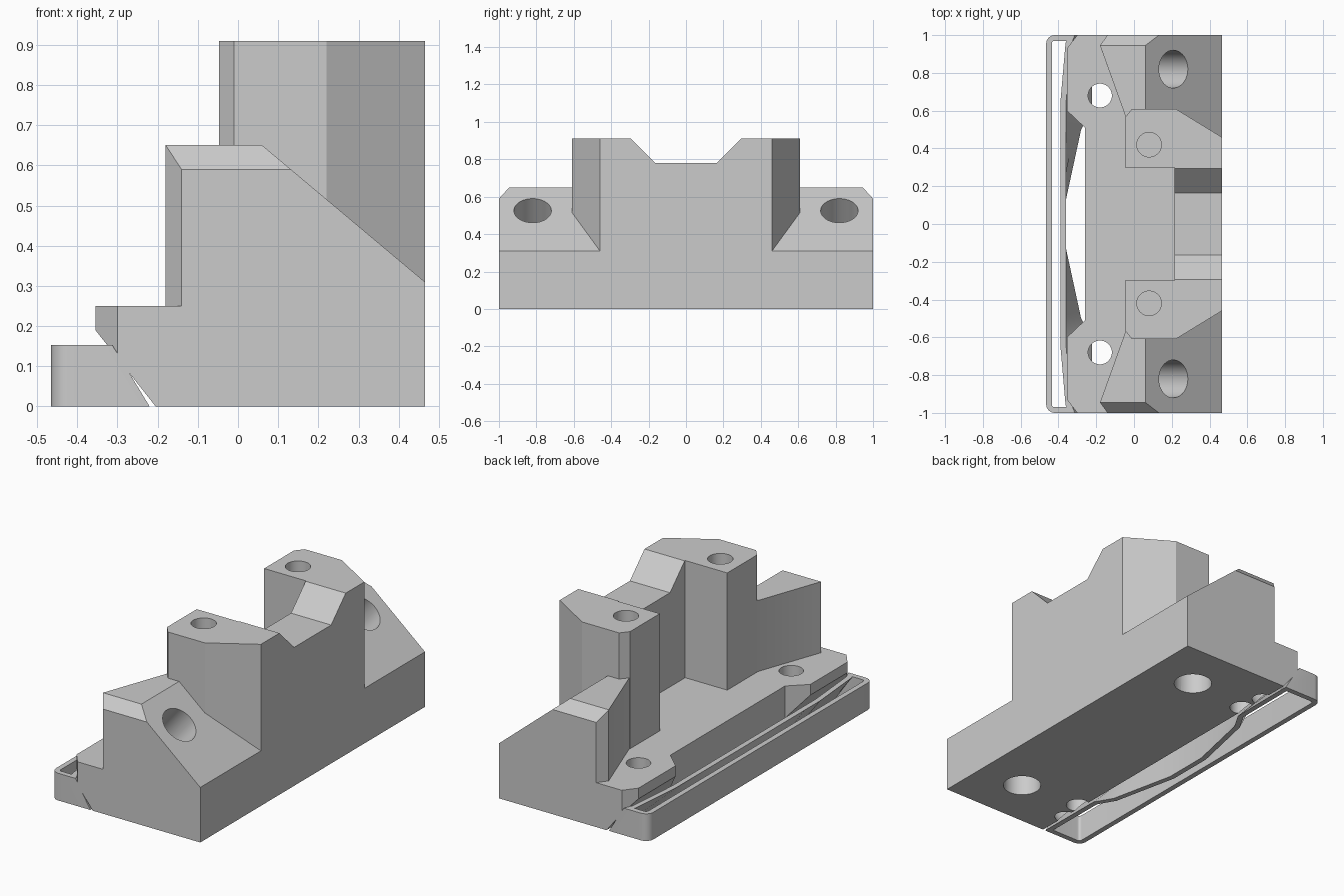
import bpy, bmesh, math
from mathutils import Vector, Matrix

if "Cube" in bpy.data.objects:
    bpy.data.objects.remove(bpy.data.objects["Cube"])

grey = bpy.data.materials.new("plain grey")
grey.use_nodes = True
tone = (0.6, 0.6, 0.6, 1)
grey.diffuse_color = tone
grey.node_tree.nodes["Principled BSDF"].inputs["Base Color"].default_value = tone


def finish(bm, name):
    bmesh.ops.recalc_face_normals(bm, faces=bm.faces)
    mesh = bpy.data.meshes.new(name)
    bm.to_mesh(mesh)
    bm.free()
    mesh.materials.append(grey)
    ob = bpy.data.objects.new(name, mesh)
    bpy.context.collection.objects.link(ob)
    return ob


def prism(name, outline, axis, lo, hi):
    """Extrude a 2D outline along an axis; outline is (x,y), (x,z) or (y,z)."""
    place = {"z": lambda a, b, c: (a, b, c),
             "y": lambda a, b, c: (a, c, b),
             "x": lambda a, b, c: (c, a, b)}[axis]
    bm = bmesh.new()
    face = bm.faces.new([bm.verts.new(place(a, b, lo)) for a, b in outline])
    grown = bmesh.ops.extrude_face_region(bm, geom=[face])["geom"]
    verts = [g for g in grown if isinstance(g, bmesh.types.BMVert)]
    bmesh.ops.translate(bm, verts=verts, vec=place(0, 0, hi - lo))
    return finish(bm, name)


def drill(start, end, radius):
    start, end = Vector(start), Vector(end)
    turn = (end - start).to_track_quat("Z", "Y").to_matrix().to_4x4()
    bm = bmesh.new()
    bmesh.ops.create_cone(bm, cap_ends=True, segments=48, radius1=radius, radius2=radius,
                          depth=(end - start).length,
                          matrix=Matrix.Translation((start + end) / 2) @ turn)
    return finish(bm, "drill")


def combine(target, tool, operation):
    mod = target.modifiers.new("bool", "BOOLEAN")
    mod.operation, mod.solver, mod.object = operation, "EXACT", tool
    bpy.context.view_layer.objects.active = target
    bpy.ops.object.modifier_apply(modifier=mod.name)
    bpy.data.objects.remove(tool)


def smooth(ob):
    bpy.ops.object.select_all(action="DESELECT")
    ob.select_set(True)
    bpy.context.view_layer.objects.active = ob
    bpy.ops.object.shade_smooth_by_angle(angle=math.radians(25))


def mirrored(half):
    return half + [(x, -y) for x, y in reversed(half)]


# Base slab with a recessed middle and an undercut along the -x edge
body = prism("mount_body", mirrored([(0.465, 1), (-0.30, 1), (-0.355, 0.93),
                                     (-0.355, 0.6), (-0.26, 0.51)]), "z", 0, 0.25)
combine(body, prism("undercut", [(-0.205, 0), (-0.355, 0.19), (-0.6, 0.19), (-0.6, -0.2),
                                 (-0.047, -0.2)], "y", -1.1, 1.1), "DIFFERENCE")

# Middle back wall with a dipped top
combine(body, prism("wall", [(-0.4, 0), (0.4, 0), (0.4, 0.91), (0.295, 0.91), (0.165, 0.78),
                             (-0.165, 0.78), (-0.295, 0.91), (-0.4, 0.91)],
                    "x", 0.215, 0.465), "UNION")

for s in (1, -1):
    def flip(points):
        return [(a, s * b) for a, b in points]

    # Sloped end wing with a chamfered outer edge
    wing = prism("wing", [(-0.3, 0), (0.465, 0), (0.465, 0.31), (0.06, 0.65), (-0.3, 0.65)],
                 "y", -1, 1)
    combine(wing, prism("plan", flip([(-0.14, 1), (-0.18, 0.945), (-0.045, 0.57), (-0.03, 0.4),
                                      (0.6, 0.4), (0.6, 1)]), "z", -0.1, 1), "INTERSECT")
    combine(wing, prism("chamfer", [(s * 0.89, 0.71), (s * 1.1, 0.71), (s * 1.1, 0.48)],
                        "x", -0.5, 0.6), "DIFFERENCE")
    combine(body, wing, "UNION")

    # Tall pillar
    combine(body, prism("pillar", flip([(-0.047, 0.3), (0.465, 0.3), (0.465, 0.46), (0.22, 0.61),
                                        (-0.01, 0.61), (-0.047, 0.565)]), "z", 0, 0.91), "UNION")

for s in (1, -1):
    # Pillar, ledge and underside holes
    combine(body, drill((0.08, s * 0.42, 0.7), (0.08, s * 0.42, 1), 0.065), "DIFFERENCE")
    combine(body, drill((-0.18, s * 0.68, -0.1), (-0.18, s * 0.68, 0.4), 0.063), "DIFFERENCE")
    combine(body, drill((0.185, s * 0.71, -0.1), (0.185, s * 0.71, 0.15), 0.1), "DIFFERENCE")
    # Slanted stepped hole, square to the slope
    mouth, way = Vector((0.208, s * 0.82, 0.525)), Vector((-0.643, 0, -0.766))
    combine(body, drill(mouth - way * 0.2, mouth + way * 0.3, 0.1), "DIFFERENCE")
    combine(body, drill(mouth + way * 0.2, mouth + way * 0.9, 0.062), "DIFFERENCE")
smooth(body)


def inset(loop, width):
    """Move a counter-clockwise outline inward by a wall width."""
    pts, out = [Vector(p) for p in loop], []
    for i, p in enumerate(pts):
        a, b = (p - pts[i - 1]).normalized(), (pts[(i + 1) % len(pts)] - p).normalized()
        na, nb = Vector((-a.y, a.x)), Vector((-b.y, b.x))
        out.append(p + (na + nb) * width / (1 + na.dot(nb)))
    return out


# Thin open frame: straight outside, bowed inside wall that leans with the undercut
corner = [(-0.42 + 0.045 * math.cos(t), 0.955 + 0.045 * math.sin(t))
          for t in (math.pi / 2 * (1 + k / 6) for k in range(7))]
low = mirrored([(-0.36, 0.13), (-0.28, 0.5), (-0.222, 0.6), (-0.22, 0.95), (-0.22, 1)] + corner)
high = mirrored([(-0.36, 0.13), (-0.36, 0.5), (-0.36, 0.64), (-0.333, 0.95), (-0.313, 1)] + corner)
bm = bmesh.new()
rings = [[bm.verts.new((p[0], p[1], z)) for p in loop] for loop, z in
         ((low, 0), (high, 0.153), (inset(high, 0.03), 0.153), (inset(low, 0.03), 0))]
n = len(low)
for k in range(4):
    a, b = rings[k], rings[(k + 1) % 4]
    for i in range(n):
        j = (i + 1) % n
        bm.faces.new((a[i], a[j], b[j], b[i]))
smooth(finish(bm, "edge_frame"))
